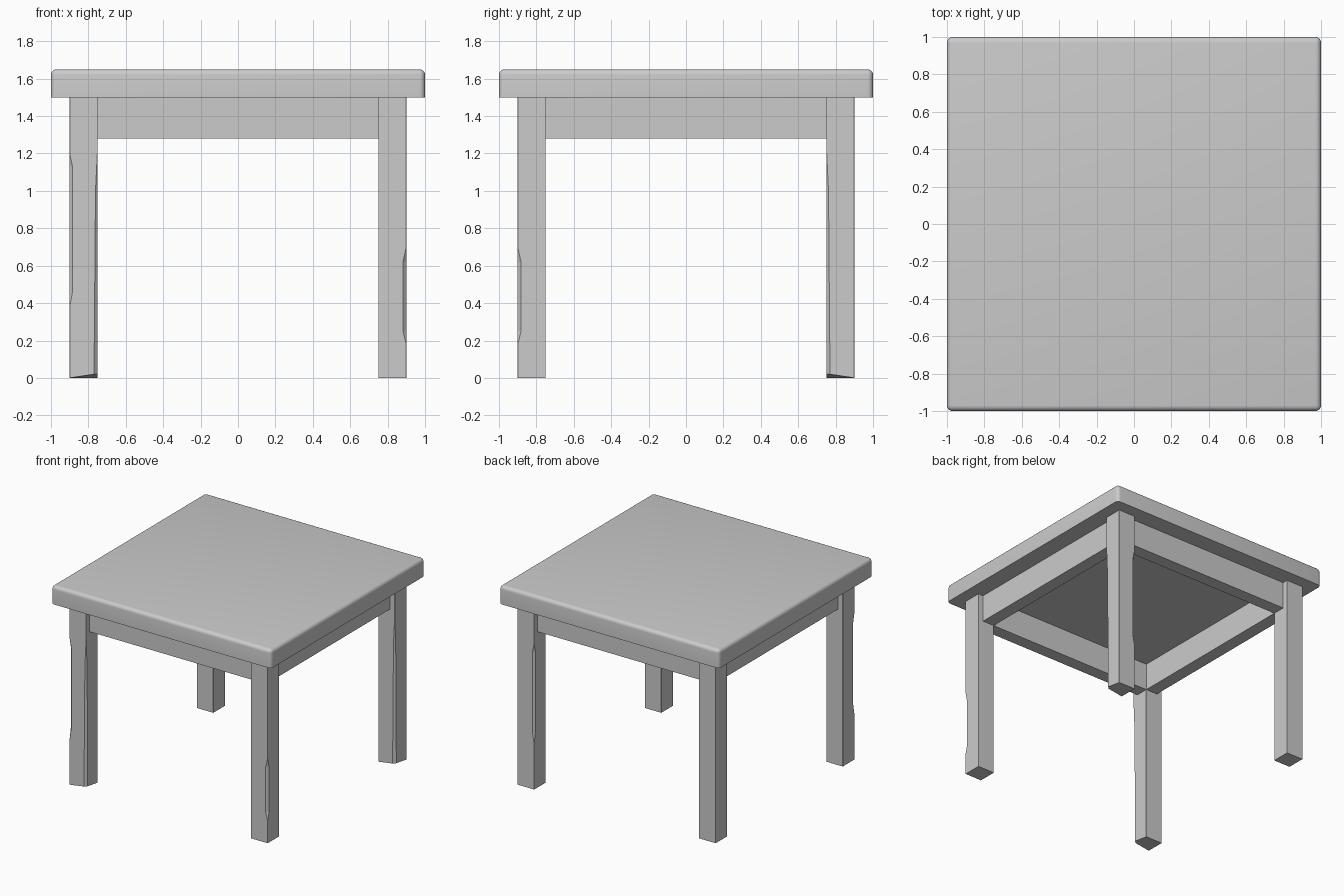
import bpy, bmesh

if "Cube" in bpy.data.objects:
    bpy.data.objects.remove(bpy.data.objects["Cube"])

LEG_IN, LEG_OUT, TOP_Z, APRON_Z = 0.75, 0.9, 1.5, 1.28
RECESS, THICK = 0.045, 0.105


def make_object(name, bm):
    bmesh.ops.recalc_face_normals(bm, faces=bm.faces)
    mesh = bpy.data.meshes.new(name)
    bm.to_mesh(mesh)
    bm.free()
    ob = bpy.data.objects.new(name, mesh)
    bpy.context.collection.objects.link(ob)
    return ob


def box(x0, x1, y0, y1, z0, z1):
    bm = bmesh.new()
    bmesh.ops.create_cube(bm, size=1)
    for v in bm.verts:
        v.co.x = x0 if v.co.x < 0 else x1
        v.co.y = y0 if v.co.y < 0 else y1
        v.co.z = z0 if v.co.z < 0 else z1
    return bm


def leg(name, sx, sy, chips):
    """Square post; chips maps a corner index (0 -x-y, 1 +x-y, 2 +x+y, 3 -x+y)
    to (z, chamfer) knots that wear away that vertical edge."""
    cx, cy, h = sx * 0.825, sy * 0.825, 0.075
    corners = [(-1, -1), (1, -1), (1, 1), (-1, 1)]
    levels = sorted({0, TOP_Z} | {z for k in chips.values() for z, _ in k})

    def chamfer(i, z):
        knots = chips.get(i, [])
        for (za, a), (zb, b) in zip(knots, knots[1:]):
            if za <= z <= zb:
                return max(0.0005, a + (b - a) * (z - za) / (zb - za))
        return 0.0005

    bm = bmesh.new()
    rings = []
    for z in levels:
        ring = []
        for i, (ax, ay) in enumerate(corners):
            c = chamfer(i, z)
            lift = c if z == 0 else 0
            pts = [(ax * h, ay * (h - c)), (ax * (h - c), ay * h)]
            if ax * ay < 0:
                pts.reverse()
            ring += [bm.verts.new((cx + px, cy + py, z + lift))
                     for px, py in pts]
        rings.append(ring)
    for lo, hi in zip(rings, rings[1:]):
        for i in range(8):
            j = (i + 1) % 8
            bm.faces.new((lo[i], lo[j], hi[j], hi[i]))
    bm.faces.new(rings[0][::-1])
    bm.faces.new(rings[-1])
    return make_object(name, bm)


# Table top: rounded corners and upper rim, sharp underside
bm = box(-1, 1, -1, 1, TOP_Z, 1.65)
edges = [e for e in bm.edges if max(v.co.z for v in e.verts) > 1.6]
bmesh.ops.bevel(bm, geom=edges, offset=0.03, segments=5, profile=0.5,
                affect='EDGES')
top = make_object("table_top", bm)
bpy.context.view_layer.objects.active = top
top.select_set(True)
bpy.ops.object.shade_smooth_by_angle(angle=0.6)

# Legs with worn edges
taper = [(0, 0.02), (0.5, 0.016), (1.0, 0.012), (1.25, 0)]
long_dent = [(0.38, 0), (0.46, 0.015), (1.13, 0.015), (1.2, 0)]
short_dent = [(0.18, 0), (0.25, 0.018), (0.62, 0.018), (0.7, 0)]
leg("front_left_leg", -1, -1, {0: long_dent, 1: taper})
leg("front_right_leg", 1, -1, {1: short_dent})
leg("back_right_leg", 1, 1, {1: taper, 3: long_dent})
leg("back_left_leg", -1, 1, {})

# Apron rails set back from the leg faces
outer, inner = LEG_OUT - RECESS, LEG_OUT - RECESS - THICK
for side, s in (("front", -1), ("back", 1)):
    a, b = sorted((s * inner, s * outer))
    make_object(side + "_apron", box(-LEG_IN, LEG_IN, a, b, APRON_Z, TOP_Z))
for side, s in (("left", -1), ("right", 1)):
    a, b = sorted((s * inner, s * outer))
    make_object(side + "_apron", box(a, b, -LEG_IN, LEG_IN, APRON_Z, TOP_Z))
